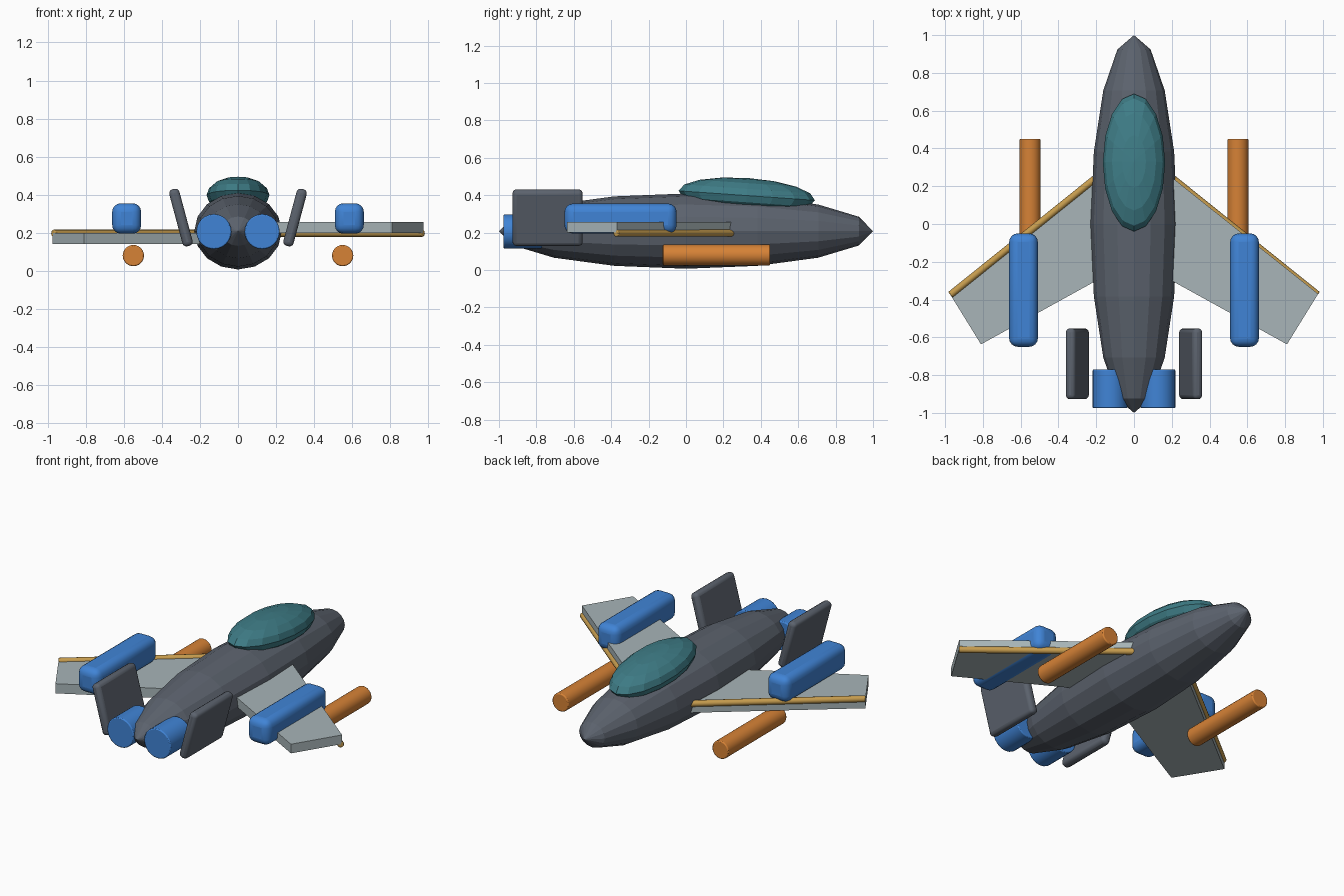
import bpy, bmesh, math
from mathutils import Matrix, Vector

if "Cube" in bpy.data.objects:
    bpy.data.objects.remove(bpy.data.objects["Cube"])


def srgb(r, g, b):
    return [((c / 255 + 0.055) / 1.055) ** 2.4 for c in (r, g, b)] + [1.0]


def material(name, *rgb):
    m = bpy.data.materials.new(name)
    m.diffuse_color = srgb(*rgb)
    m.use_nodes = True
    m.node_tree.nodes["Principled BSDF"].inputs["Base Color"].default_value = m.diffuse_color
    return m


SLATE = material("slate_grey", 92, 99, 110)
TEAL = material("teal_glass", 62, 124, 134)
PALE = material("pale_grey", 168, 181, 184)
BRASS = material("brass", 198, 156, 78)
BLUE = material("blue", 64, 132, 214)
ORANGE = material("orange", 214, 130, 54)


def finish(name, bm, mat, bevel=0, segments=2, smooth=False):
    bmesh.ops.recalc_face_normals(bm, faces=bm.faces)
    me = bpy.data.meshes.new(name)
    bm.to_mesh(me)
    bm.free()
    ob = bpy.data.objects.new(name, me)
    bpy.context.collection.objects.link(ob)
    me.materials.append(mat)
    if bevel:
        mod = ob.modifiers.new("bevel", 'BEVEL')
        mod.width, mod.segments = bevel, segments
        mod.limit_method = 'ANGLE'
        mod.angle_limit = math.radians(50)
    if smooth:
        bpy.ops.object.select_all(action='DESELECT')
        ob.select_set(True)
        bpy.context.view_layer.objects.active = ob
        bpy.ops.object.shade_smooth_by_angle(angle=math.radians(35))
    return ob


def ellipsoid(name, centre, radii, rot, mat):
    # rot turns the sphere before it is stretched; flat facets
    bm = bmesh.new()
    bmesh.ops.create_uvsphere(bm, u_segments=16, v_segments=8, radius=1)
    bm.transform(rot)
    bm.transform(Matrix.Diagonal((*radii, 1)))
    ob = finish(name, bm, mat)
    ob.location = centre
    return ob


def rod(name, a, b, r, mat, sides=24, bevel=0.006):
    a, b = Vector(a), Vector(b)
    bm = bmesh.new()
    bmesh.ops.create_cone(bm, cap_ends=True, segments=sides,
                          radius1=r, radius2=r, depth=(b - a).length)
    bm.transform(Matrix.Translation((a + b) / 2)
                 @ (b - a).to_track_quat('Z', 'Y').to_matrix().to_4x4())
    return finish(name, bm, mat, bevel, 2, True)


def box(name, centre, size, mat, bevel, segments, tilt=0):
    bm = bmesh.new()
    bmesh.ops.create_cube(bm, size=1)
    bm.transform(Matrix.Translation(centre) @ Matrix.Rotation(tilt, 4, 'Y')
                 @ Matrix.Diagonal((*size, 1)))
    return finish(name, bm, mat, bevel, segments, True)


def plate(name, outline, z0, z1, mat):
    bm = bmesh.new()
    face = bm.faces.new([bm.verts.new((x, y, z0)) for x, y in outline])
    ext = bmesh.ops.extrude_face_region(bm, geom=[face])
    for v in ext["geom"]:
        if isinstance(v, bmesh.types.BMVert):
            v.co.z = z1
    return finish(name, bm, mat)


# Body and canopy
ellipsoid("fuselage", (0, 0, 0.208), (0.23, 1.0, 0.201),
          Matrix.Rotation(math.radians(-90), 4, 'X'), SLATE)
canopy = ellipsoid("canopy", (0, 0.325, 0.398), (0.165, 0.365, 0.094),
                   Matrix.Identity(4), TEAL)
canopy.rotation_euler.x = math.radians(-4)

for side, s in (("left", -1), ("right", 1)):
    # Swept wing: the right plate lies above the spar level, the left below
    outline = [(s * x, y) for x, y in
               ((0.19, 0.255), (0.975, -0.37), (0.81, -0.637), (0.19, -0.295))]
    z0, z1 = (0.2, 0.257) if s > 0 else (0.14, 0.2)
    plate(side + "_wing", outline, z0, z1, PALE)
    rod(side + "_leading_spar", (s * 0.2, 0.245, 0.197),
        (s * 0.972, -0.375, 0.197), 0.019, BRASS, 12, 0.005)
    # Pods on the wing and tubes slung below it
    box(side + "_pod", (s * 0.585, -0.35, 0.275), (0.152, 0.6, 0.16), BLUE, 0.045, 4)
    rod(side + "_tube", (s * 0.55, -0.125, 0.08), (s * 0.55, 0.45, 0.08), 0.056, ORANGE)
    # Engines and outward-leaning tail fins
    rod(side + "_engine", (s * 0.127, -0.975, 0.206), (s * 0.127, -0.77, 0.206),
        0.092, BLUE)
    box(side + "_tail_fin", (s * 0.3, -0.74, 0.28), (0.055, 0.375, 0.31),
        SLATE, 0.022, 3, s * math.radians(15))
